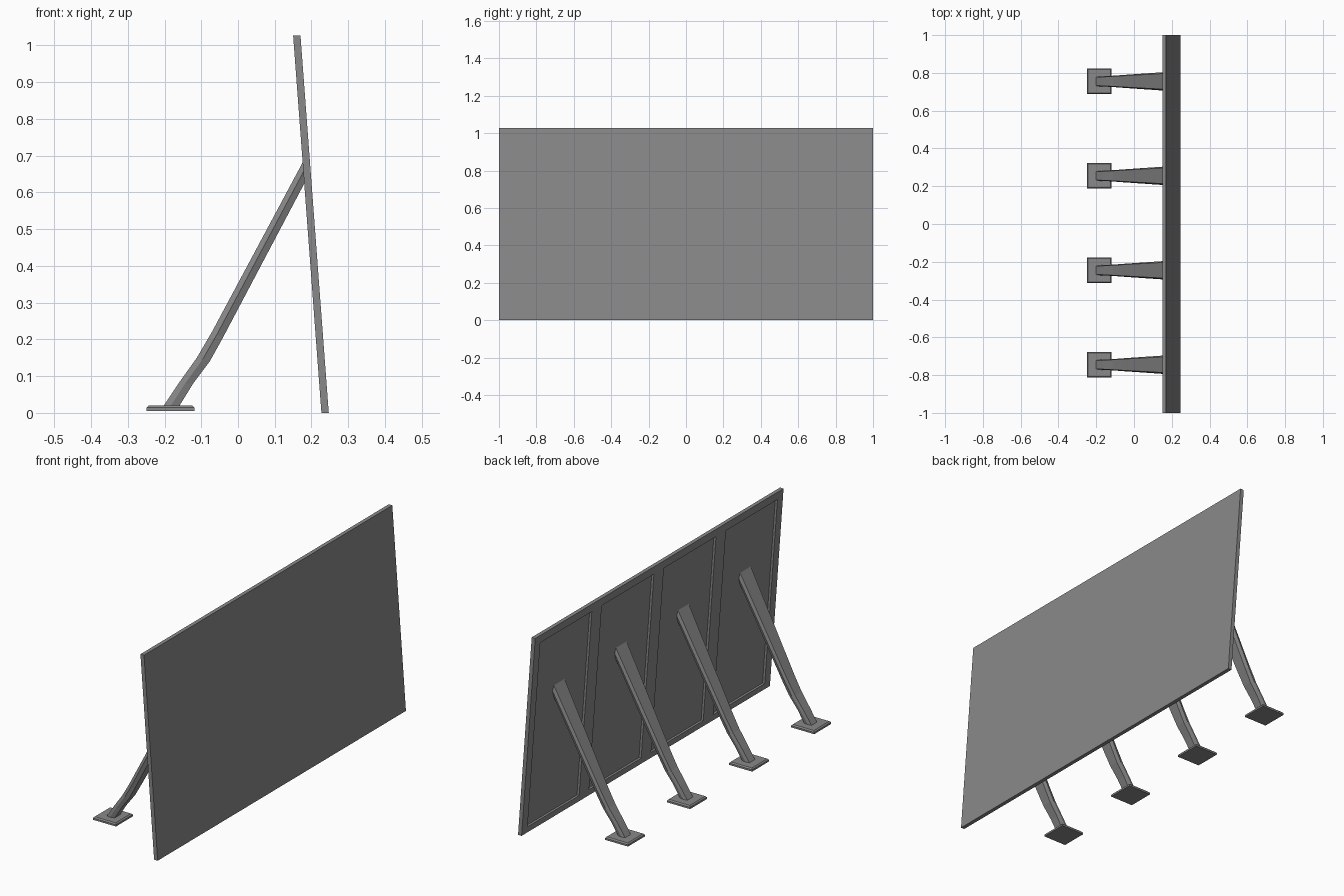
import bpy, bmesh
from mathutils import Vector

old = bpy.data.objects.get("Cube")
if old:
    bpy.data.objects.remove(old)

grey = bpy.data.materials.new("plain grey")
grey.use_nodes = True
colour = (0.25, 0.25, 0.25, 1)
grey.diffuse_color = colour
grey.node_tree.nodes["Principled BSDF"].inputs["Base Color"].default_value = colour


def finish(bm, name):
    bmesh.ops.recalc_face_normals(bm, faces=bm.faces[:])
    mesh = bpy.data.meshes.new(name)
    bm.to_mesh(mesh)
    bm.free()
    mesh.materials.append(grey)
    obj = bpy.data.objects.new(name, mesh)
    bpy.context.collection.objects.link(obj)
    return obj


def loft(name, rings):
    """Closed solid through a list of equal-sized rings of points."""
    bm = bmesh.new()
    loops = [[bm.verts.new(p) for p in ring] for ring in rings]
    n = len(loops[0])
    for a, b in zip(loops, loops[1:]):
        for i in range(n):
            j = (i + 1) % n
            bm.faces.new((a[i], a[j], b[j], b[i]))
    bm.faces.new(loops[0])
    bm.faces.new(loops[-1])
    return finish(bm, name)


# Leaning panel with four recessed bays on its rear face
HEIGHT, THICK, LEAN, DEPTH = 1.027, 0.02, 0.077, 0.012
BAR, RIM = 0.04, 0.045
bays = [(-1 + k * 0.5 + (RIM if k == 0 else BAR),
         -0.5 + k * 0.5 - (RIM if k == 3 else BAR)) for k in range(4)]
z_low, z_high = 0.03, HEIGHT - 0.04
bm = bmesh.new()
bmesh.ops.create_cube(bm, size=1)
for v in bm.verts:
    v.co = ((v.co.x + 0.5) * THICK, v.co.y * 2, (v.co.z + 0.5) * HEIGHT)
cuts = [((0, y, 0), (0, 1, 0)) for bay in bays for y in bay]
cuts += [((0, 0, z), (0, 0, 1)) for z in (z_low, z_high)]
for point, normal in cuts:
    bmesh.ops.bisect_plane(bm, geom=bm.verts[:] + bm.edges[:] + bm.faces[:],
                           plane_co=point, plane_no=normal)
bm.normal_update()
floors = []
for f in bm.faces:
    c = f.calc_center_median()
    if f.normal.x < -0.9 and z_low < c.z < z_high and any(a < c.y < b for a, b in bays):
        floors.append(f)
made = bmesh.ops.extrude_discrete_faces(bm, faces=floors)["faces"]
for f in made:
    bmesh.ops.translate(bm, verts=f.verts[:], vec=(DEPTH, 0, 0))
bmesh.ops.remove_doubles(bm, verts=bm.verts[:], dist=0.0001)
# Lean the whole panel back
for v in bm.verts:
    v.co.x += 0.227 - LEAN * v.co.z / HEIGHT
finish(bm, "panel")

# Strut stations: upper edge, lower edge (x, z) and half width
stations = [((-0.205, 0.015), (-0.162, 0.015), 0.026),
            ((-0.162, 0.08), (-0.122, 0.08), 0.028),
            ((-0.112, 0.15), (-0.077, 0.14), 0.031),
            ((-0.070, 0.222), (-0.042, 0.203), 0.034),
            ((0.188, 0.704), (0.193, 0.648), 0.051)]


def strut_ring(upper, lower, half, y):
    top = Vector((upper[0], y, upper[1]))
    low = Vector((lower[0], y, lower[1]))
    mid = top.lerp(low, 0.45)
    side = Vector((0, half, 0))
    return [top - side * 0.85, top + side * 0.85, mid + side,
            low + side * 0.8, low - side * 0.8, mid - side]


def plate_ring(x, y, z, hx, hy):
    return [(x + sx * hx, y + sy * hy, z)
            for sx, sy in ((-1, -1), (1, -1), (1, 1), (-1, 1))]


# Four struts, each standing on a bevelled foot plate
for k in range(4):
    y = 0.755 - k * 0.5
    loft(f"strut_{k + 1}", [strut_ring(*s, y) for s in stations])
    loft(f"foot_plate_{k + 1}",
         [plate_ring(-0.184, y, 0.005, 0.065, 0.068),
          plate_ring(-0.184, y, 0.014, 0.065, 0.068),
          plate_ring(-0.184, y, 0.02, 0.059, 0.062)])
